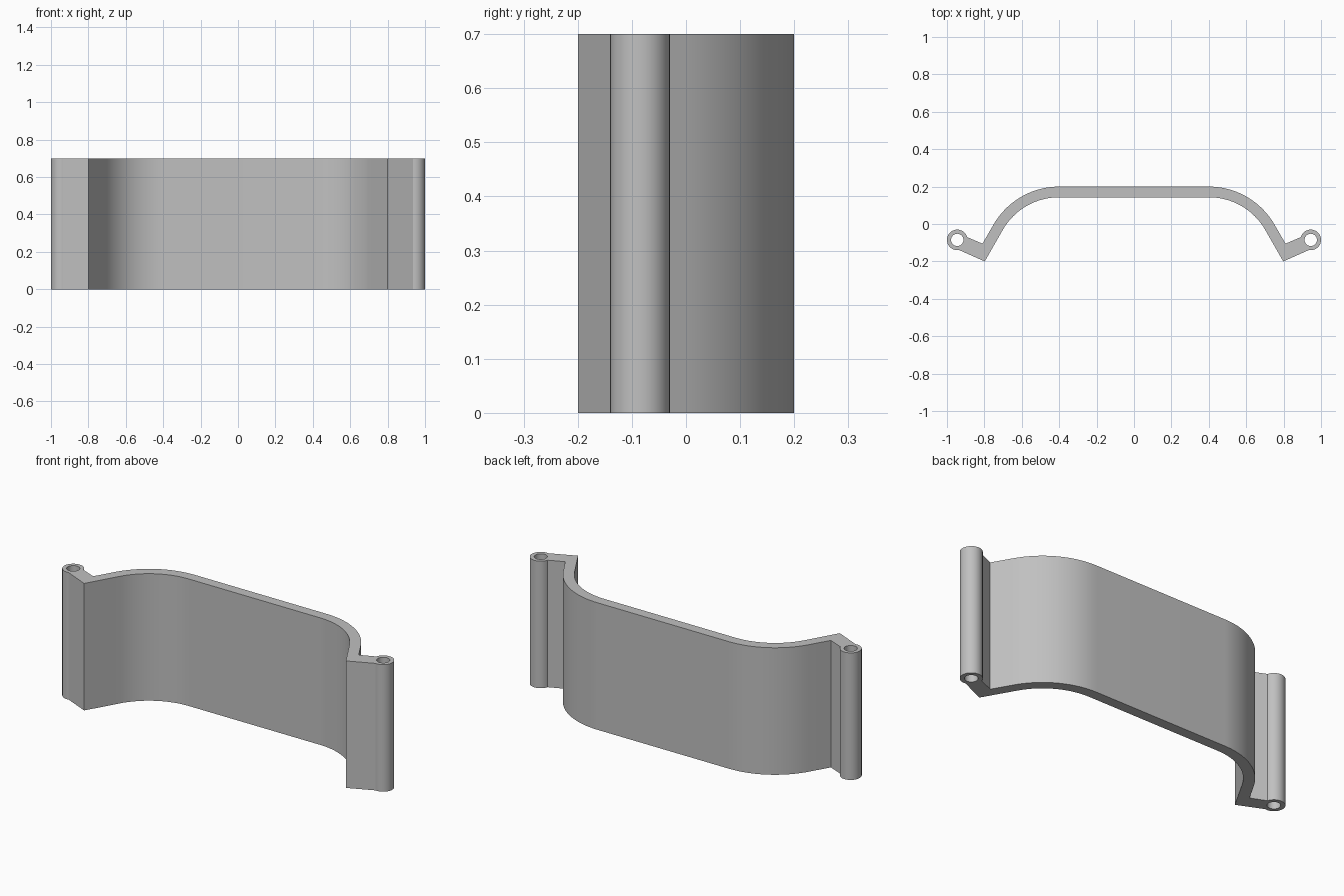
import bpy
import bmesh
from math import sin, cos, asin, radians, degrees, pi

if "Cube" in bpy.data.objects:
    bpy.data.objects.remove(bpy.data.objects["Cube"])

HEIGHT = 0.7
BACK_Y, WALL = 0.2, 0.057      # outer face of the bow and its wall thickness
BEND_X, BEND_R = 0.4, 0.405    # where the bend starts, and its outer radius
EYE = (0.945, -0.085)          # centre of the pin eye
EYE_R, HOLE_R = 0.055, 0.033
TILT = 25                      # slope of the flange


def arc(center, radius, start, end, steps):
    """Points along an arc, angles in degrees."""
    angles = [radians(start + (end - start) * i / steps) for i in range(steps + 1)]
    return [(center[0] + radius * cos(a), center[1] + radius * sin(a)) for a in angles]


def mirrored(points):
    return [(-x, y) for x, y in reversed(points)]


# Closed outline: outer bow, flange, eye, inner bow
bend = (BEND_X, BACK_Y - BEND_R)
low = degrees(asin(0.045 / EYE_R)) - 180
high = 180 - degrees(asin(0.036 / EYE_R))
outer = arc(bend, BEND_R, 90, 30, 20) + [(0.81, -0.105)]
outer += arc(EYE, EYE_R, TILT + high, TILT + low, 32)
inner = [(0.798, -0.2)] + arc(bend, BEND_R - WALL, 30, 90, 20)
half = outer + inner
outline = half + mirrored(half)
hole = arc(EYE, HOLE_R, 0, 360, 32)[:-1]

# Filled profile with two pin holes, extruded upward
curve = bpy.data.curves.new("bracket_profile", "CURVE")
curve.dimensions = "2D"
curve.fill_mode = "BOTH"
curve.extrude = HEIGHT / 2
for loop in (outline, hole, mirrored(hole)):
    spline = curve.splines.new("POLY")
    spline.points.add(len(loop) - 1)
    for point, (x, y) in zip(spline.points, loop):
        point.co = (x, y, 0, 1)
    spline.use_cyclic_u = True

bracket = bpy.data.objects.new("curved_bracket", curve)
bpy.context.collection.objects.link(bracket)
bpy.ops.object.select_all(action="DESELECT")
bracket.select_set(True)
bpy.context.view_layer.objects.active = bracket
bpy.ops.object.convert(target="MESH")
bracket = bpy.context.view_layer.objects.active

# Weld the caps to the walls and stand the part on the ground
bm = bmesh.new()
bm.from_mesh(bracket.data)
bmesh.ops.remove_doubles(bm, verts=bm.verts, dist=0.0001)
bmesh.ops.translate(bm, verts=bm.verts, vec=(0, 0, HEIGHT / 2))
bmesh.ops.recalc_face_normals(bm, faces=bm.faces)
bm.to_mesh(bracket.data)
bm.free()

# Plain grey finish
grey = bpy.data.materials.new("plain_grey")
grey.use_nodes = True
color = (0.53, 0.53, 0.53, 1)
grey.diffuse_color = color
grey.node_tree.nodes["Principled BSDF"].inputs["Base Color"].default_value = color
bracket.data.materials.clear()
bracket.data.materials.append(grey)
bpy.ops.object.shade_smooth_by_angle(angle=pi / 7)
